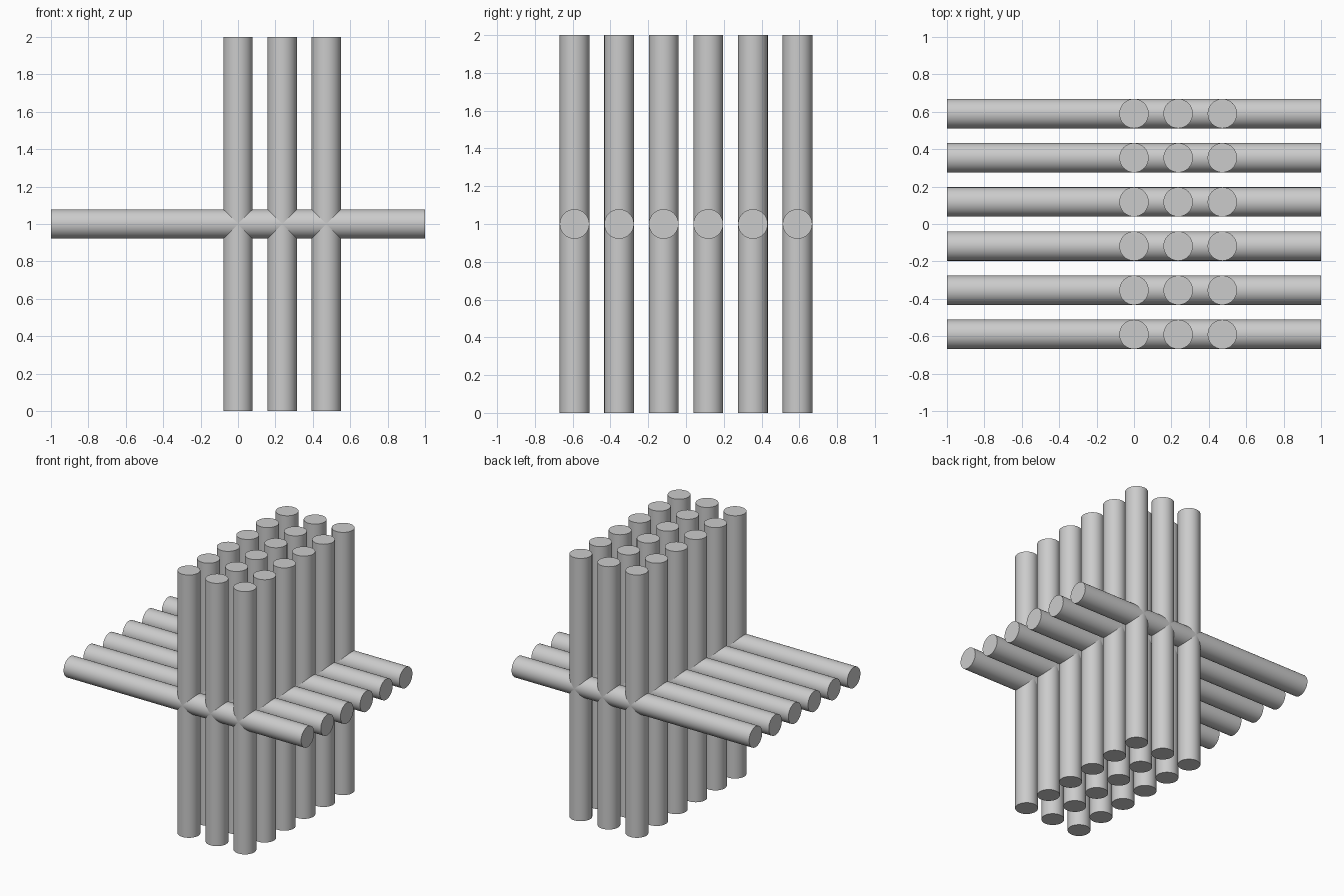
import bpy
from math import pi, radians

if "Cube" in bpy.data.objects:
    bpy.data.objects.remove(bpy.data.objects["Cube"])

LENGTH = 2.0
RADIUS = 0.0787
PITCH = 3 * RADIUS   # spacing between rod axes
SIDES = 32


def rod(name, location, rotation=(0, 0, 0)):
    bpy.ops.mesh.primitive_cylinder_add(vertices=SIDES, radius=RADIUS, depth=LENGTH,
                                        location=location, rotation=rotation)
    bpy.context.object.name = name
    bpy.ops.object.shade_smooth_by_angle(angle=radians(30))


for row in range(6):
    y = (row - 2.5) * PITCH
    # Horizontal rod running left to right
    rod(f"horizontal_rod_{row + 1}", (0, y, 1), (0, pi / 2, 0))
    # Three upright rods crossing it, from the centre towards the right
    for col in range(3):
        rod(f"upright_rod_{row + 1}_{col + 1}", (col * PITCH, y, 1))
